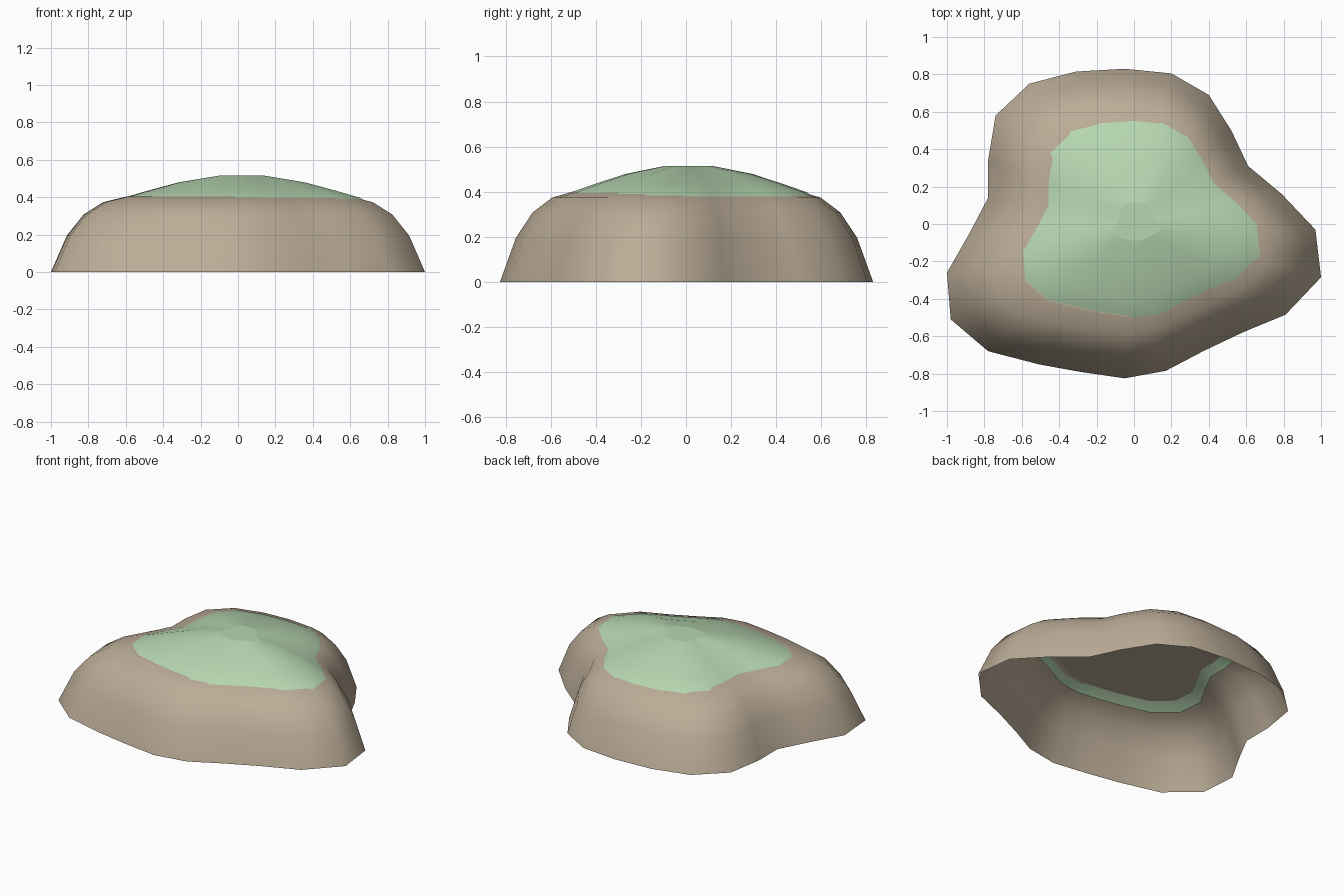
import bpy
import bmesh

default_cube = bpy.data.objects.get("Cube")
if default_cube:
    bpy.data.objects.remove(default_cube, do_unlink=True)


def make_material(name, colour):
    material = bpy.data.materials.new(name)
    material.use_nodes = True
    rgba = (*colour, 1.0)
    material.diffuse_color = rgba
    shader = next(n for n in material.node_tree.nodes if n.type == "BSDF_PRINCIPLED")
    shader.inputs["Base Color"].default_value = rgba
    shader.inputs["Roughness"].default_value = 0.9
    return material


def make_mound(name, outline, profile, material, shift=(0, 0)):
    """Stack scaled copies of the outline, open underneath and closed by a flat cap."""
    bm = bmesh.new()
    rings = [
        [bm.verts.new((x * scale + shift[0], y * scale + shift[1], z)) for x, y in outline]
        for scale, z in profile
    ]
    count = len(outline)
    for lower, upper in zip(rings, rings[1:]):
        for i in range(count):
            j = (i + 1) % count
            face = bm.faces.new((lower[i], lower[j], upper[j], upper[i]))
            face.smooth = True
    bm.faces.new(rings[-1])
    # Keep the cap crisp against the rounded flanks
    for edge in bm.edges:
        edge.smooth = not any(not face.smooth for face in edge.link_faces)
    mesh = bpy.data.meshes.new(name)
    bm.to_mesh(mesh)
    bm.free()
    mesh.materials.append(material)
    mound = bpy.data.objects.new(name, mesh)
    bpy.context.collection.objects.link(mound)
    return mound


# Shoreline in hundredths of a unit, counter-clockwise from the model's left
shoreline = [
    (97, -3), (79, 16), (61, 31), (52, 50), (40, 69), (20, 80.5),
    (-5, 83), (-31, 81.5), (-56, 75), (-74, 58), (-78, 34), (-78, 14),
    (-88, -5), (-100, -26), (-98, -51), (-78, -68), (-51, -75), (-29, -79),
    (-5, -82.5), (17, -78.5), (37, -68), (58, -58), (81, -48.5), (100, -28.5),
]
outline = [(x / 100, y / 100) for x, y in shoreline]

sand = make_material("sandy brown", (0.50, 0.415, 0.31))
grass = make_material("pale green", (0.47, 0.68, 0.44))

# Hollow earth shell: steep at the base, rounding over to a flat top
earth_profile = [(1, 0), (0.915, 0.195), (0.825, 0.308), (0.72, 0.374), (0.6, 0.403)]
make_mound("island_base", outline, earth_profile, sand)

# Shallow grass dome that breaks through the top of the shell
grass_profile = [(0.69, 0.365), (0.63, 0.398), (0.51, 0.433), (0.34, 0.479), (0.125, 0.515)]
make_mound("grass_dome", outline, grass_profile, grass, shift=(0.02, 0.012))
